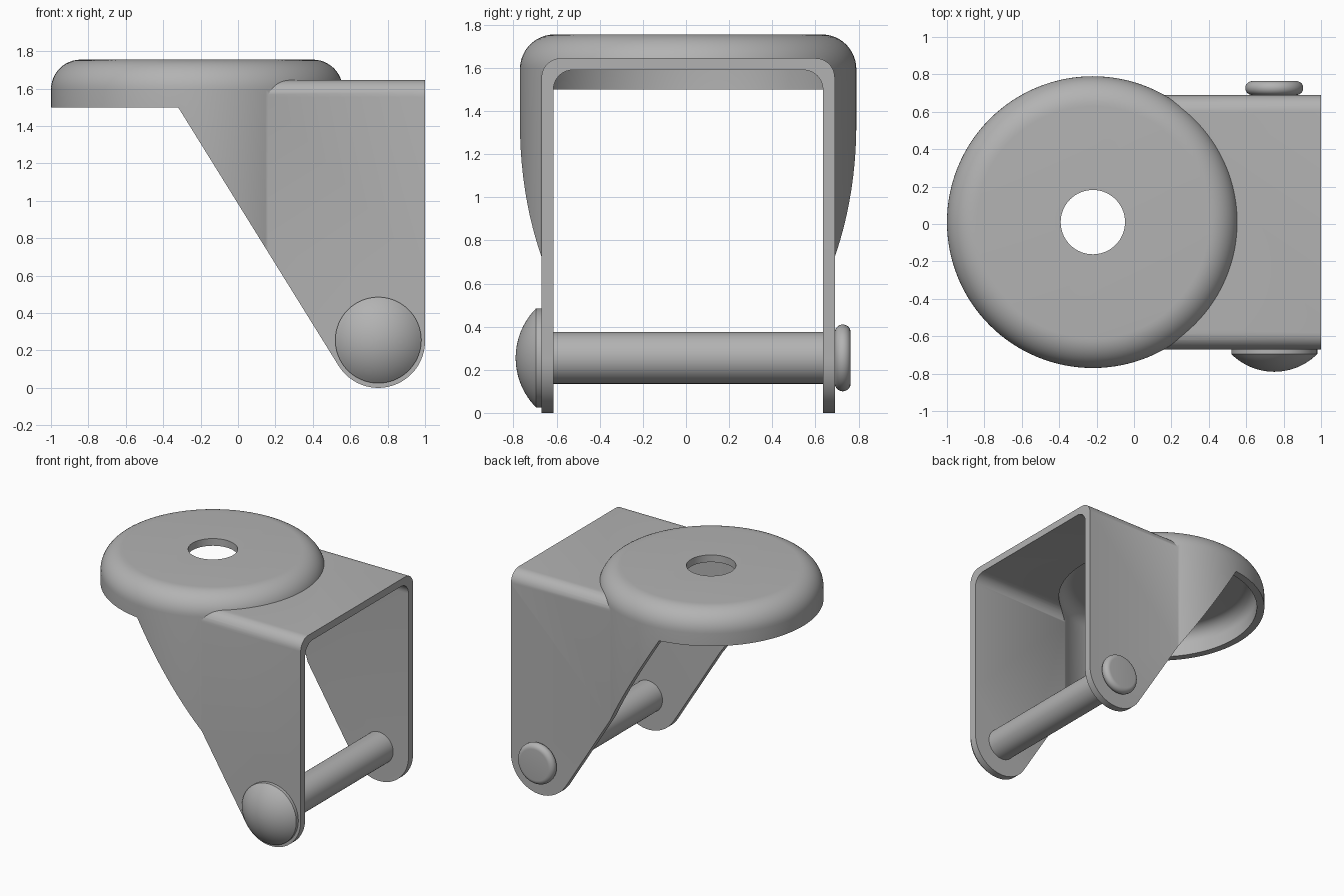
import bpy, bmesh, math
from mathutils import Matrix

if "Cube" in bpy.data.objects:
    bpy.data.objects.remove(bpy.data.objects["Cube"])

CUP = (-0.22, 0.01)          # cup axis
AXLE = (0.75, 0.25)          # axle axis in x, z
T = 0.055                    # sheet thickness

steel = bpy.data.materials.new("grey_steel")
steel.diffuse_color = (0.45, 0.45, 0.45, 1)
steel.use_nodes = True
steel.node_tree.nodes["Principled BSDF"].inputs["Base Color"].default_value = steel.diffuse_color


def arc(cx, cy, r, a0, a1, n=10):
    return [(cx + r * math.cos(math.radians(a0 + (a1 - a0) * i / n)),
             cy + r * math.sin(math.radians(a0 + (a1 - a0) * i / n))) for i in range(n + 1)]


def make(name, bm):
    bmesh.ops.recalc_face_normals(bm, faces=bm.faces)
    me = bpy.data.meshes.new(name)
    bm.to_mesh(me)
    bm.free()
    me.materials.append(steel)
    ob = bpy.data.objects.new(name, me)
    bpy.context.collection.objects.link(ob)
    smooth(ob)
    return ob


def smooth(ob):
    ob.data.shade_smooth()
    ob.data.set_sharp_from_angle(angle=math.radians(30))


def lathe(name, profile, matrix, n=96):
    """Solid of revolution about z; profile is (radius, height) from bottom to top."""
    bm = bmesh.new()
    rings = [[bm.verts.new((r * math.cos(2 * math.pi * i / n), r * math.sin(2 * math.pi * i / n), z))
              for i in range(n)] for r, z in profile]
    for a, b in zip(rings, rings[1:]):
        for i in range(n):
            j = (i + 1) % n
            bm.faces.new((a[i], a[j], b[j], b[i]))
    bm.faces.new(rings[0])
    bm.faces.new(rings[-1])
    bm.transform(matrix)
    return make(name, bm)


def prism(name, points, offset):
    bm = bmesh.new()
    face = bm.faces.new([bm.verts.new(p) for p in points])
    out = bmesh.ops.extrude_face_region(bm, geom=[face])
    bmesh.ops.translate(bm, vec=offset, verts=[v for v in out["geom"] if isinstance(v, bmesh.types.BMVert)])
    return make(name, bm)


def boolean(ob, tool, operation):
    m = ob.modifiers.new(operation, "BOOLEAN")
    m.operation, m.solver, m.object = operation, "EXACT", tool
    dg = bpy.context.evaluated_depsgraph_get()
    me = bpy.data.meshes.new_from_object(ob.evaluated_get(dg))
    ob.modifiers.clear()
    ob.data = me
    bpy.data.objects.remove(tool)


def cup_solid(name, r, top, fillet, bottom):
    prof = [(r, bottom)] + arc(r - fillet, top - fillet, fillet, 0, 90, 12)
    return lathe(name, prof, Matrix.Translation((*CUP, 0)), 128)


def channel_solid(name, half, top, fillet, x0, x1, bottom):
    yc = CUP[1]
    prof = [(yc - half, bottom), (yc + half, bottom)]
    prof += arc(yc + half - fillet, top - fillet, fillet, 0, 90)
    prof += arc(yc - half + fillet, top - fillet, fillet, 90, 180)
    return prism(name, [(x0, y, z) for y, z in prof], (x1 - x0, 0, 0))


# Fork bracket: rounded cup joined to a bent channel, hollowed out
bracket = cup_solid("fork_bracket", 0.78, 1.755, 0.16, -0.1)
boolean(bracket, channel_solid("outer_channel", 0.68, 1.645, 0.09, 0.08, 1.0, -0.12), "UNION")
boolean(bracket, cup_solid("inner_cup", 0.78 - T, 1.755 - T, 0.16 - T, -0.2), "DIFFERENCE")
boolean(bracket, channel_solid("inner_channel", 0.68 - T, 1.59, 0.09, 0.0, 1.2, -0.25), "DIFFERENCE")

# Side outline: level cup rim, slanted edge, round foot about the axle
corner = (-0.32, 1.5)
dx, dz = corner[0] - AXLE[0], corner[1] - AXLE[1]
tangent = math.degrees(math.atan2(dz, dx) + math.acos(0.25 / math.hypot(dx, dz)))
side = [(-1.2, 1.9), (-1.2, 1.5), corner] + arc(*AXLE, 0.25, tangent, 360, 24) + [(1.0, 1.9)]
boolean(bracket, prism("side_outline", [(x, -1.2, z) for x, z in side], (0, 2.4, 0)), "INTERSECT")

# Mounting hole in the cup
boolean(bracket, lathe("hole_cutter", [(0.172, 1.4), (0.172, 2)], Matrix.Translation((*CUP, 0)), 64),
        "DIFFERENCE")
smooth(bracket)

# Axle parts turn about the y axis
to_y = Matrix.Translation((AXLE[0], 0, 0.255)) @ Matrix.Rotation(math.radians(-90), 4, "X")
lathe("axle_pin", [(0.12, -0.64), (0.12, 0.66)], to_y, 64)

# Domed rivet head at the front
R = (0.23 ** 2 + 0.095 ** 2) / (2 * 0.095)
a = math.degrees(math.asin(0.23 / R))
dome = [(R * math.sin(math.radians(a * i / 12)), -0.79 + R * (1 - math.cos(math.radians(a * i / 12))))
        for i in range(12, 0, -1)]
lathe("domed_head", [(0.002, -0.79)] + dome[::-1] + [(0.23, -0.67)], to_y)

# Round-edged rivet head at the back
lathe("rivet_head", arc(0.118, 0.727, 0.037, -90, 90, 14), to_y, 64)
